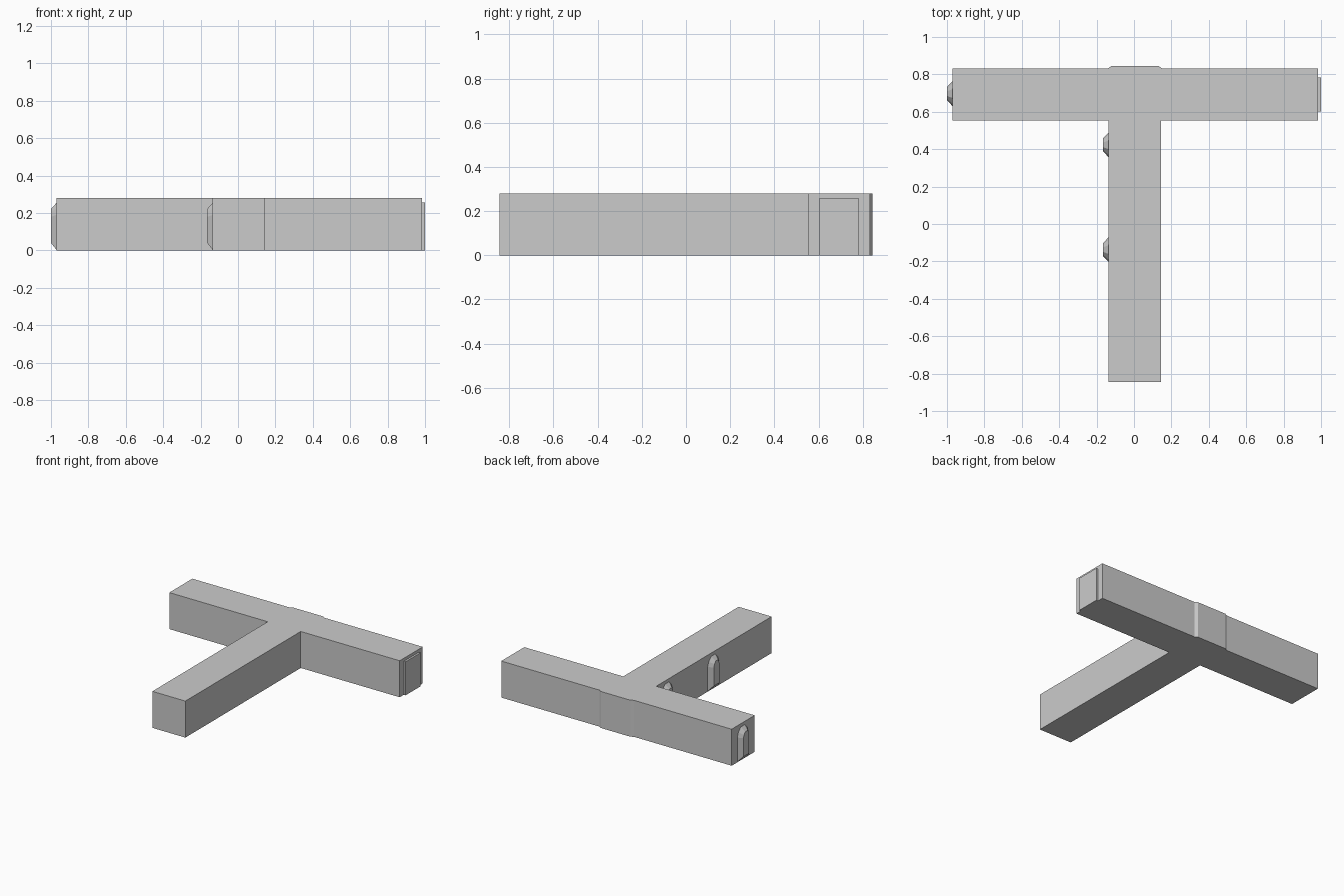
import bpy

if "Cube" in bpy.data.objects:
    bpy.data.objects.remove(bpy.data.objects["Cube"])

H = 0.28  # corridor height


def make(name, verts, faces):
    me = bpy.data.meshes.new(name)
    me.from_pydata(verts, [], faces)
    ob = bpy.data.objects.new(name, me)
    bpy.context.collection.objects.link(ob)
    return ob


def loft(name, a, b):
    """Close the space between two matching loops of points."""
    n = len(a)
    sides = [(i, (i + 1) % n, (i + 1) % n + n, i + n) for i in range(n)]
    return make(name, a + b, [tuple(reversed(range(n))), tuple(range(n, 2 * n))] + sides)


# T-shaped corridor, with a shallow chamfered bay in the back wall
xl, xr = -0.135, 0.145
yf, yb, end = 0.553, 0.832, 0.845
plan = [(xl, -end), (xr, -end), (xr, yf), (0.985, yf), (0.985, yb), (xr + 0.005, yb),
        (xr - 0.015, end), (xl + 0.015, end), (xl - 0.005, yb),
        (-0.97, yb), (-0.97, yf), (xl, yf)]
loft("corridor", [(x, y, 0) for x, y in plan], [(x, y, H) for x, y in plan])

# Flat doorway panel on the right end
door = [(0.602, 0), (0.784, 0), (0.784, 0.257), (0.602, 0.257)]
loft("end_doorway", [(0.985, y, z) for y, z in door], [(1.0, y, z) for y, z in door])


def arch(half, bottom, spring, top):
    rise = top - spring
    right = [(half, bottom), (half, spring), (half * 0.8, spring + rise * 0.55),
             (half * 0.35, top)]
    return right + [(-y, z) for y, z in reversed(right)]


# Arched niches that taper outward from the left-hand walls
for i, (wall, yc) in enumerate([(-0.97, 0.697), (xl, 0.423), (xl, -0.137)]):
    outer = [(wall, yc - y, z) for y, z in arch(0.067, 0.003, 0.19, 0.255)]
    inner = [(wall - 0.03, yc - y, z) for y, z in arch(0.035, 0.04, 0.18, 0.222)]
    loft(f"niche_{i + 1}", outer, inner)

# Make every face point outward
import bmesh
for ob in bpy.context.collection.objects:
    bm = bmesh.new()
    bm.from_mesh(ob.data)
    bmesh.ops.recalc_face_normals(bm, faces=bm.faces)
    bm.to_mesh(ob.data)
    bm.free()
